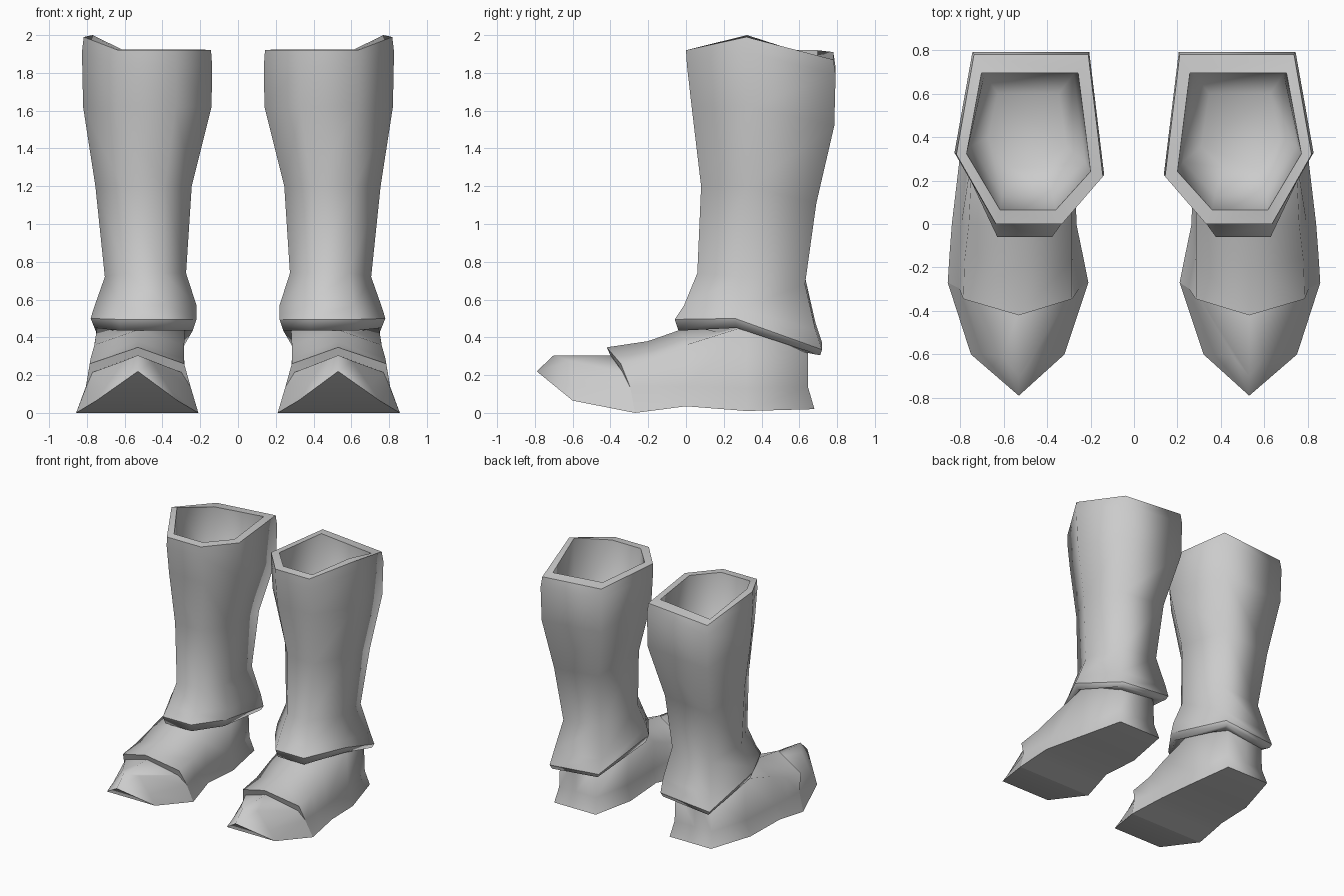
import bpy
import bmesh

cube = bpy.data.objects.get("Cube")
if cube:
    bpy.data.objects.remove(cube, do_unlink=True)

GREY = (0.6, 0.6, 0.6, 1.0)
grey = bpy.data.materials.new("plain_grey")
grey.use_nodes = True
grey.diffuse_color = GREY
grey.node_tree.nodes["Principled BSDF"].inputs["Base Color"].default_value = GREY


def loft(name, rings, side, sharp_rings, sharp_rails=(), caps=False):
    """Skin a row of closed rings, smooth except along chosen rings and rails."""
    bm = bmesh.new()
    rows = [[bm.verts.new((x * side, y, z)) for x, y, z in ring] for ring in rings]
    n = len(rows[0])
    for a, b in zip(rows, rows[1:]):
        for i in range(n):
            j = (i + 1) % n
            bm.faces.new((a[i], a[j], b[j], b[i]))
    if caps:
        bm.faces.new(rows[0])
        bm.faces.new(rows[-1])
    for r in sharp_rings:
        for i in range(n):
            bm.edges.get((rows[r][i], rows[r][(i + 1) % n])).smooth = False
    for i in sharp_rails:
        for a, b in zip(rows, rows[1:]):
            bm.edges.get((a[i], b[i])).smooth = False
    bmesh.ops.remove_doubles(bm, verts=bm.verts, dist=0.0005)
    bmesh.ops.recalc_face_normals(bm, faces=bm.faces)
    for face in bm.faces:
        face.smooth = True
    mesh = bpy.data.meshes.new(name)
    bm.to_mesh(mesh)
    bm.free()
    mesh.materials.append(grey)
    bpy.context.collection.objects.link(bpy.data.objects.new(name, mesh))


# Six-sided leg outline: back pair, outer side, front pair, inner side
HEX = ((0.10, 1, 0, 0.02), (0.88, 1, 0, -0.02), (1, 0.41, 1, 0),
       (0.73, 0, 2, 0), (0.28, 0, 2, 0), (0, 0.28, 2, 0))


def leg_ring(x0, x1, y0, y1, *heights):
    return [(x0 + u * (x1 - x0), y0 + v * (y1 - y0), heights[k] + tilt)
            for u, v, k, tilt in HEX]


# Shaft levels: x range, y range, then heights at back, outer side, front
SHAFT = [
    (0.31, 0.67, 0.26, 0.60, 1.36, 1.36, 1.36),    # bottom of opening
    (0.225, 0.75, 0.13, 0.69, 1.44, 1.44, 1.44),
    (0.20, 0.77, 0.065, 0.695, 1.90, 2.0, 1.925),  # rim
    (0.143, 0.817, 0.00, 0.78, 1.89, 1.99, 1.92),
    (0.137, 0.826, 0.005, 0.792, 1.81, 1.91, 1.84),
    (0.14, 0.82, 0.03, 0.785, 1.54, 1.62, 1.62),
    (0.245, 0.755, 0.08, 0.69, 1.13, 1.2, 1.2),
    (0.275, 0.705, 0.06, 0.63, 0.70, 0.72, 0.74),
    (0.22, 0.765, -0.01, 0.685, 0.46, 0.55, 0.57),
    (0.22, 0.78, -0.06, 0.72, 0.355, 0.5, 0.495),  # ankle cuff
    (0.24, 0.76, -0.04, 0.71, 0.325, 0.45, 0.435),
    (0.29, 0.73, 0.02, 0.63, 0.34, 0.47, 0.46),
]
RIM_AND_CUFF = (2, 3, 9)

MID = 0.53


def foot_ring(sole, crease, shoulder, top):
    """Each level is inner x, outer x, y, z; top is y, z on the centre line."""
    levels = (sole, crease, shoulder)
    inner = [(a, y, z) for a, b, y, z in levels]
    outer = [(b, y, z) for a, b, y, z in reversed(levels)]
    return inner + [(MID, *top)] + outer


BALL_SOLE = (0.21, 0.857, -0.27, 0.0)
BALL_CREASE = (0.25, 0.805, -0.295, 0.135)

# Foot from heel to toe, with a stepped edge where the toe cap begins
HEEL = foot_ring((0.33, 0.70, 0.68, 0.02), (0.35, 0.68, 0.645, 0.14),
                 (0.36, 0.67, 0.645, 0.40), (0.645, 0.41))
FOOT = [
    [(MID, y, z) for x, y, z in HEEL],
    HEEL,
    foot_ring((0.27, 0.80, 0.32, 0.01), (0.30, 0.76, 0.32, 0.13),
              (0.28, 0.745, 0.32, 0.46), (0.32, 0.48)),
    foot_ring((0.265, 0.838, 0.0, 0.035), (0.29, 0.795, 0.0, 0.14),
              (0.285, 0.76, 0.0, 0.36), (-0.03, 0.44)),
    foot_ring((0.238, 0.848, -0.13, 0.018), (0.28, 0.805, -0.15, 0.14),
              (0.285, 0.78, -0.17, 0.29), (-0.2, 0.38)),
    foot_ring(BALL_SOLE, BALL_CREASE, (0.285, 0.785, -0.345, 0.26), (-0.42, 0.347)),
    foot_ring(BALL_SOLE, BALL_CREASE, (0.30, 0.77, -0.335, 0.215), (-0.40, 0.305)),
    foot_ring((0.32, 0.75, -0.60, 0.065), (0.37, 0.70, -0.60, 0.14),
              (0.455, 0.605, -0.61, 0.275), (-0.70, 0.305)),
    [(MID, -0.79, 0.22)] * len(HEEL),
]
TOE_STEP = (5, 6)
SOLE_EDGES = (0, 6)

for label, side in (("left", 1), ("right", -1)):
    loft(label + "_boot_shaft", [leg_ring(*row) for row in SHAFT], side,
         RIM_AND_CUFF, caps=True)
    loft(label + "_boot_foot", FOOT, side, TOE_STEP, SOLE_EDGES)
